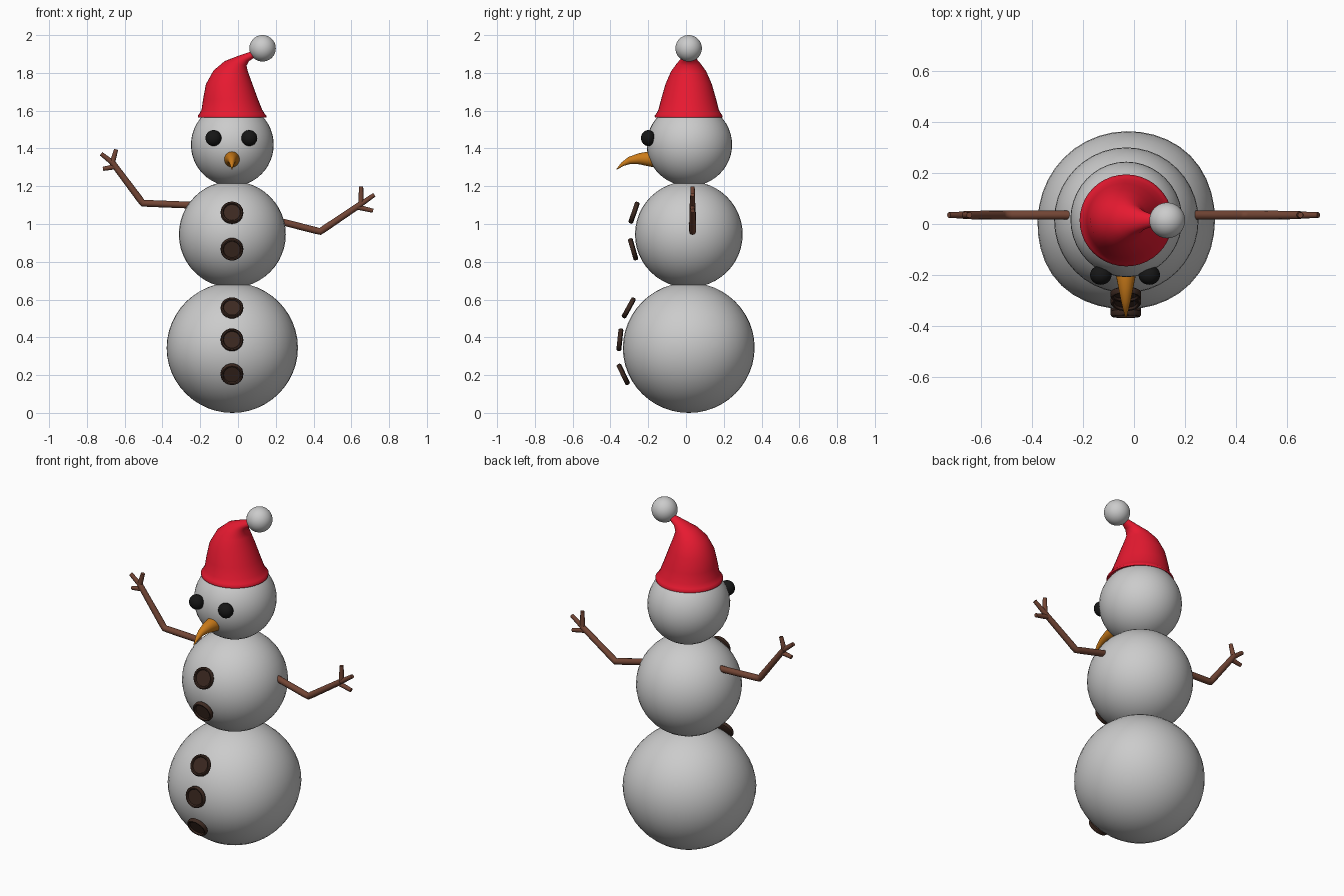
import bpy, bmesh, math
from mathutils import Vector, Matrix

if "Cube" in bpy.data.objects:
    bpy.data.objects.remove(bpy.data.objects["Cube"])

CX = -0.03  # the body axis


def material(name, rgb):
    m = bpy.data.materials.new(name)
    m.diffuse_color = (*rgb, 1)
    m.use_nodes = True
    m.node_tree.nodes["Principled BSDF"].inputs["Base Color"].default_value = m.diffuse_color
    return m


RED = material("red_felt", (0.8, 0.01, 0.03))
BLACK = material("coal", (0.008, 0.008, 0.008))
DARK = material("dark_button", (0.045, 0.022, 0.015))
ORANGE = material("carrot", (0.6, 0.2, 0.01))
BROWN = material("wood", (0.17, 0.06, 0.035))


def finish(name, bm, mat=None, angle=60):
    bmesh.ops.recalc_face_normals(bm, faces=bm.faces)
    me = bpy.data.meshes.new(name)
    bm.to_mesh(me)
    bm.free()
    ob = bpy.data.objects.new(name, me)
    bpy.context.collection.objects.link(ob)
    if mat:
        me.materials.append(mat)
    bpy.ops.object.select_all(action='DESELECT')
    ob.select_set(True)
    bpy.context.view_layer.objects.active = ob
    bpy.ops.object.shade_smooth_by_angle(angle=math.radians(angle))
    return ob


def ball(name, center, radii, mat=None, lumps=()):
    bm = bmesh.new()
    bmesh.ops.create_uvsphere(bm, u_segments=40, v_segments=24, radius=1)
    for v in bm.verts:
        n = v.co.normalized()
        push = 1 + sum(a * math.exp((n.dot(Vector(d).normalized()) - 1) * 7) for d, a in lumps)
        v.co = Vector(center) + Vector([n[i] * radii[i] * push for i in range(3)])
    return finish(name, bm, mat)


def loft(bm, rings, caps=(True, True), n=24):
    """Skin rings given as (centre, half axis u, half axis v)."""
    loops = []
    for c, u, v in rings:
        loops.append([bm.verts.new(c + u * math.cos(2 * math.pi * i / n) + v * math.sin(2 * math.pi * i / n))
                      for i in range(n)])
    for a, b in zip(loops, loops[1:]):
        for i in range(n):
            j = (i + 1) % n
            bm.faces.new((a[i], a[j], b[j], b[i]))
    if caps[0]:
        bm.faces.new(loops[0])
    if caps[1]:
        bm.faces.new(loops[-1])


def tube(bm, path, side, n=12):
    """Round tube along points (centre, radius) lying in the plane normal to side."""
    pts = [Vector(p) for p, r in path]
    side = Vector(side)
    rings = []
    for i, (p, r) in enumerate(path):
        t = (pts[min(i + 1, len(pts) - 1)] - pts[max(i - 1, 0)]).normalized()
        rings.append((pts[i], side * r, side.cross(t) * r))
    loft(bm, rings, n=n)


# Snow balls
ball("lower_snowball", (CX, 0.015, 0.345), (0.345, 0.347, 0.345), None,
     [((-0.75, -0.65, -0.1), 0.045), ((0.7, 0.7, 0.1), 0.03), ((0.7, -0.7, -0.2), 0.025)])
ball("middle_snowball", (CX, 0.015, 0.945), (0.283, 0.285, 0.282))
ball("head_snowball", (CX, 0.018, 1.42), (0.219, 0.226, 0.22))

# Eyes
for side, x in (("left", -0.13), ("right", 0.06)):
    ball(side + "_eye", (x, -0.2, 1.455), (0.042, 0.038, 0.042), BLACK)

# Curved nose
bm = bmesh.new()
tube(bm, [((-0.032, y, z), r) for y, z, r in (
    (-0.17, 1.343, 0.042), (-0.20, 1.345, 0.039), (-0.25, 1.345, 0.029), (-0.30, 1.336, 0.019),
    (-0.335, 1.317, 0.011), (-0.367, 1.29, 0.002))], (1, 0, 0), 20)
finish("nose", bm, ORANGE)

# Dished buttons, leaning with the snow surface
button_profile = ((0.052, -0.013), (0.06, -0.008), (0.06, 0.006), (0.055, 0.013),
                  (0.048, 0.012), (0.044, 0.004))
for k, (y, z, tilt) in enumerate(((-0.275, 1.06, 19), (-0.28, 0.866, -16), (-0.303, 0.556, 29),
                                  (-0.35, 0.387, 6), (-0.332, 0.204, -26))):
    bm = bmesh.new()
    loft(bm, [(Vector((0, -h, 0)), Vector((r, 0, 0)), Vector((0, 0, r))) for r, h in button_profile], n=28)
    rot = Matrix.Rotation(math.radians(-tilt), 4, 'X')
    bm.transform(Matrix.Translation((-0.032, y, z)) @ rot)
    finish(f"button_{k + 1}", bm, DARK, 40)

# Hat: rings from left edge to right edge, bending over to the tip
hat_rings = (
    (-0.18, 1.57, 0.12, 1.57, 0.15), (-0.212, 1.563, 0.15, 1.563, 0.178),
    (-0.213, 1.573, 0.151, 1.573, 0.18), (-0.205, 1.583, 0.142, 1.583, 0.172),
    (-0.193, 1.605, 0.128, 1.605, 0.16), (-0.185, 1.66, 0.104, 1.665, 0.145),
    (-0.170, 1.74, 0.075, 1.745, 0.122), (-0.13, 1.812, 0.053, 1.805, 0.093),
    (-0.071, 1.862, 0.045, 1.838, 0.062), (0.0, 1.890, 0.058, 1.862, 0.038),
    (0.075, 1.915, 0.092, 1.885, 0.02), (0.12, 1.935, 0.13, 1.915, 0.012))
bm = bmesh.new()
loft(bm, [(Vector(((a + c) / 2, 0.014, (b + d) / 2)), Vector(((c - a) / 2, 0, (d - b) / 2)),
           Vector((0, r, 0))) for a, b, c, d, r in hat_rings], caps=(False, True), n=40)
finish("hat", bm, RED)
ball("hat_pompom", (0.13, 0.014, 1.93), (0.07, 0.07, 0.07))

# Twig arms: shoulder, elbow, wrist and three fingers
arms = {
    "left_arm": ((-0.25, 1.10), (-0.504, 1.11), (-0.665, 1.325),
                 ((-0.725, 1.372), (-0.645, 1.395), (-0.715, 1.292))),
    "right_arm": ((0.23, 1.012), (0.435, 0.96), (0.65, 1.105),
                  ((0.652, 1.198), (0.722, 1.155), (0.715, 1.07))),
}
for name, (shoulder, elbow, wrist, tips) in arms.items():
    def at(p):
        return Vector((p[0], 0.035, p[1]))
    s, e, w = at(shoulder), at(elbow), at(wrist)
    bm = bmesh.new()
    tube(bm, [(s, 0.018), (e.lerp(s, 0.1), 0.018), (e, 0.018), (e.lerp(w, 0.1), 0.018), (w, 0.016)], (0, 1, 0))
    back = w.lerp(e, 0.06)
    roots = (w, w, w.lerp(e, 0.1))
    for i, tip in enumerate(tips):
        tube(bm, [(roots[i], 0.014), (at(tip), 0.011)], (0, 1, 0))
    finish(name, bm, BROWN)
